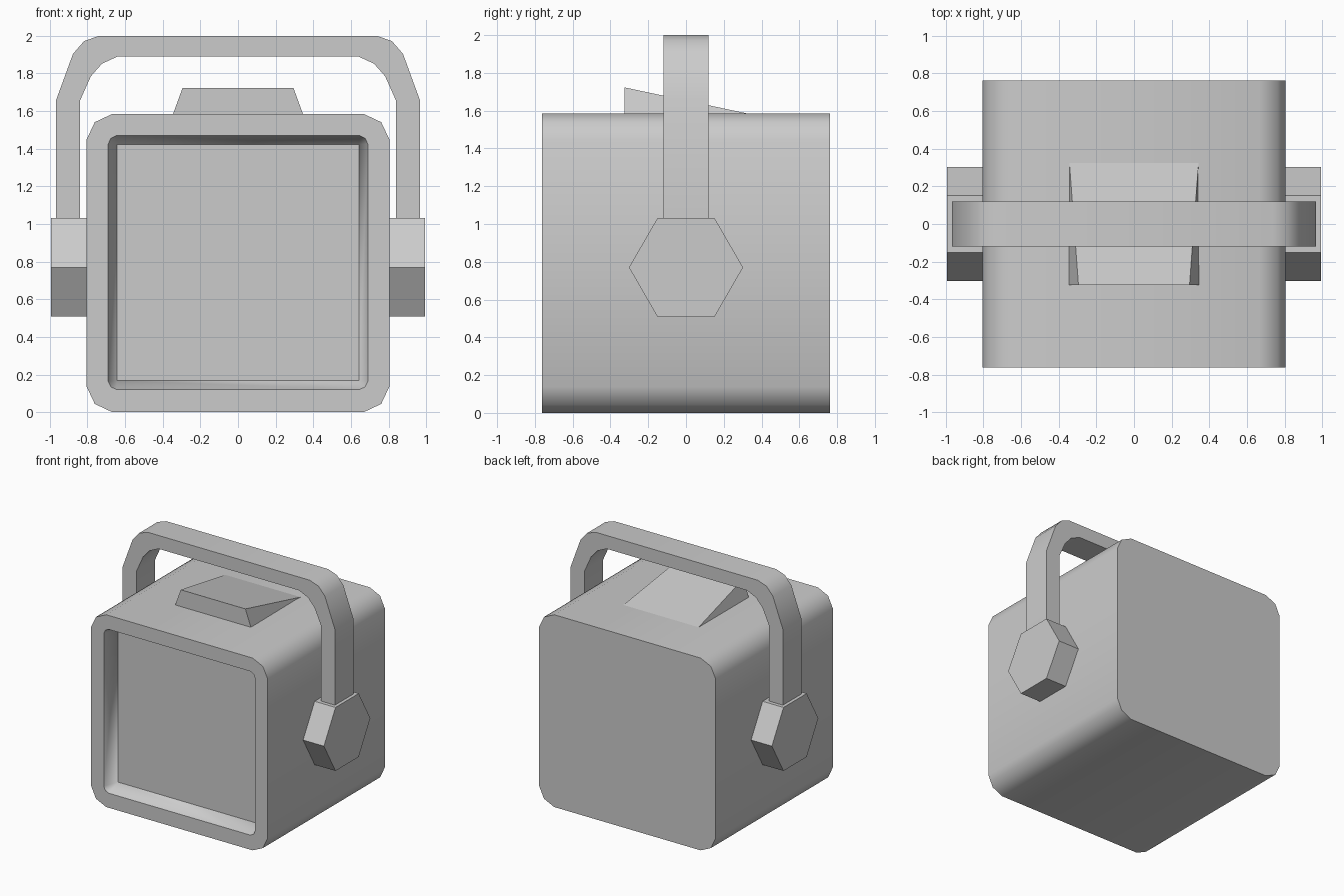
import bpy, bmesh, math

if "Cube" in bpy.data.objects:
    bpy.data.objects.remove(bpy.data.objects["Cube"])

def make_object(name, rings, close_start=True, smooth=None):
    """Skin a list of equal-length point rings and cap the ends."""
    bm = bmesh.new()
    loops = [[bm.verts.new(p) for p in ring] for ring in rings]
    n = len(rings[0])
    for a, b in zip(loops, loops[1:]):
        for i in range(n):
            j = (i + 1) % n
            bm.faces.new((a[i], a[j], b[j], b[i]))
    bm.faces.new(loops[0])
    bm.faces.new(loops[-1])
    bmesh.ops.remove_doubles(bm, verts=bm.verts, dist=1e-4)
    bmesh.ops.recalc_face_normals(bm, faces=bm.faces)
    mesh = bpy.data.meshes.new(name)
    bm.to_mesh(mesh)
    bm.free()
    obj = bpy.data.objects.new(name, mesh)
    bpy.context.collection.objects.link(obj)
    if smooth:
        bpy.ops.object.select_all(action='DESELECT')
        bpy.context.view_layer.objects.active = obj
        obj.select_set(True)
        bpy.ops.object.shade_smooth_by_angle(angle=math.radians(smooth))
    return obj

def rounded_ring(hx, z0, z1, r, y):
    """Rounded rectangle in XZ with three points per corner."""
    k = 0.32 * r
    quarter = [(hx, r), (hx - k, k), (hx - r, 0)]
    low_right = [(x, z0 + d) for x, d in quarter]
    low_left = [(-x, z) for x, z in reversed(low_right)]
    high_left = [(-x, z1 - d) for x, d in quarter]
    high_right = [(-x, z) for x, z in reversed(high_left)]
    return [(x, y, z) for x, z in low_right + low_left + high_left + high_right]

# Housing with a shallow tapered recess in the front
make_object("housing", [
    rounded_ring(0.805, 0.0, 1.585, 0.137, 0.763),
    rounded_ring(0.805, 0.0, 1.585, 0.137, -0.763),
    rounded_ring(0.69, 0.12, 1.47, 0.045, -0.763),
    rounded_ring(0.643, 0.167, 1.423, 0.0, -0.645)], smooth=40)

# Carrying handle: arch outline extruded in depth
outer = [(0.968, 0.95), (0.968, 1.655), (0.877, 1.904), (0.818, 1.972), (0.738, 2.0)]
inner = [(0.84, 0.95), (0.84, 1.655), (0.782, 1.785), (0.723, 1.852), (0.64, 1.89)]

def arch(half):
    return half + [(-x, z) for x, z in reversed(half)]

pairs = list(zip(arch(outer), arch(inner)))
make_object("handle", [
    [(o[0], -0.12, o[1]), (o[0], 0.12, o[1]), (i[0], 0.12, i[1]), (i[0], -0.12, i[1])]
    for o, i in pairs], smooth=40)

# Hexagonal pivot knobs on both sides
for side, label in ((1, "right"), (-1, "left")):
    make_object(label + "_knob", [
        [(side * x, 0.302 * math.cos(a * math.pi / 3), 0.77 + 0.302 * math.sin(a * math.pi / 3))
         for a in range(6)] for x in (0.78, 0.995)])

# Sloping wedge on top of the housing
make_object("top_wedge", [
    [(s * 0.345, -0.325, 1.57), (s * 0.345, -0.325, 1.585),
     (s * 0.295, -0.325, 1.723), (s * 0.343, 0.325, 1.585), (s * 0.345, 0.325, 1.57)]
    for s in (-1, 1)])
